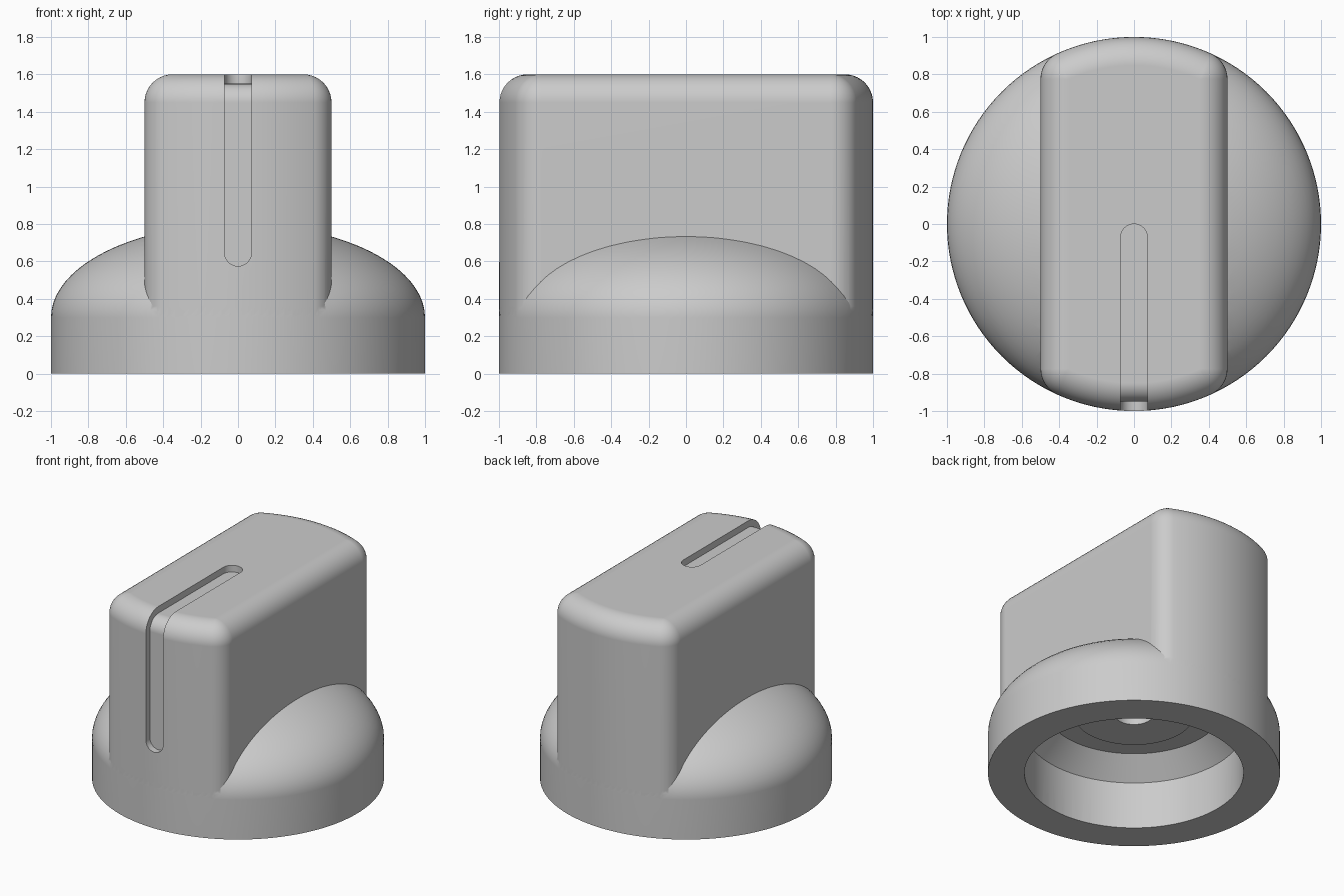
import bpy, bmesh, math

if "Cube" in bpy.data.objects:
    bpy.data.objects.remove(bpy.data.objects["Cube"])

R = 0.15          # grip edge rounding
HALF = 0.5        # grip half width
TOP = 1.6         # grip top height


def loft(name, rings, cap=False):
    """Skin equal-length closed rings into one solid mesh object."""
    bm = bmesh.new()
    rows = [[bm.verts.new(p) for p in ring] for ring in rings]
    n = len(rows[0])
    for a, b in zip(rows, rows[1:]):
        for i in range(n):
            j = (i + 1) % n
            bm.faces.new((a[i], a[j], b[j], b[i]))
    if cap:
        bm.faces.new(rows[0])
        bm.faces.new(rows[-1])
    bmesh.ops.remove_doubles(bm, verts=bm.verts[:], dist=1e-5)
    bmesh.ops.recalc_face_normals(bm, faces=bm.faces[:])
    mesh = bpy.data.meshes.new(name)
    bm.to_mesh(mesh)
    bm.free()
    obj = bpy.data.objects.new(name, mesh)
    bpy.context.collection.objects.link(obj)
    return obj


def lathe(name, profile, n=128):
    """Turn a (radius, height) profile around the z axis."""
    turn = [2 * math.pi * i / n for i in range(n)]
    return loft(name, [[(r * math.cos(t), r * math.sin(t), z) for t in turn]
                       for r, z in profile])


def grip_outline(d, z):
    """Grip cross-section, inset by d: flat sides, round ends, filleted corners."""
    cx = HALF - R
    cy = math.sqrt((1 - R) ** 2 - cx ** 2)
    phi = math.atan2(cy, cx)
    pi = math.pi
    pts = []

    def arc(x, y, r, a, b, n):
        for i in range(n + 1):
            t = a + (b - a) * i / n
            pts.append((x + r * math.cos(t), y + r * math.sin(t), z))

    arc(cx, cy, R - d, 0, phi, 8)
    arc(0, 0, 1 - d, phi, pi - phi, 20)
    arc(-cx, cy, R - d, pi - phi, pi, 8)
    arc(-cx, -cy, R - d, pi, pi + phi, 8)
    arc(0, 0, 1 - d, pi + phi, 2 * pi - phi, 20)
    arc(cx, -cy, R - d, 2 * pi - phi, 2 * pi, 8)
    return pts


def combine(target, other, operation):
    """Apply a boolean and remove the helper."""
    mod = target.modifiers.new("combine", 'BOOLEAN')
    mod.operation = operation
    mod.solver = 'EXACT'
    mod.object = other
    bpy.context.view_layer.objects.active = target
    bpy.ops.object.modifier_apply(modifier=mod.name)
    bpy.data.objects.remove(other)


# Round base with an elliptical dome
steps = 20
dome = [(math.cos(math.pi / 2 * i / steps), 0.3 + 0.5 * math.sin(math.pi / 2 * i / steps))
        for i in range(steps + 1)]
knob = lathe("knob", [(0, 0), (1, 0)] + dome)

# Upright grip bar with rounded top edges
rings = [grip_outline(0.002, 0.3), grip_outline(0, 0.36)]
for i in range(11):
    a = math.pi / 2 * i / 10
    rings.append(grip_outline(R * (1 - math.cos(a)), TOP - R + R * math.sin(a)))
combine(knob, loft("grip", rings, cap=True), 'UNION')

# Hollow underside with chamfer, collar and shaft hole
cavity = lathe("cavity", [(0, -0.1), (0.75, -0.1), (0.75, 0.355), (0.6, 0.5), (0.41, 0.5),
                          (0.41, 0.46), (0.13, 0.46), (0.13, 1.0), (0, 1.0)])
combine(knob, cavity, 'DIFFERENCE')

# Pointer slot running over the top edge and down the front
W, DEPTH, LOW = 0.072, 0.05, 0.575
fr = R - DEPTH
ends = [(W * (1 - math.cos(math.pi / 2 * i / 8)), W * math.sin(math.pi / 2 * i / 8))
        for i in range(9)]
path = [(-e, TOP - DEPTH, 0, 1, w) for e, w in ends]           # y, z, normal, half width
for i in range(11):
    a = math.pi / 2 * i / 10
    s, c = math.sin(a), math.cos(a)
    path.append((-(1 - R) - fr * s, TOP - R + fr * c, -s, c, W))
path += [(-1 + DEPTH, LOW + e, -1, 0, w) for e, w in reversed(ends)]
slot = loft("slot", [[(-w, y, z), (w, y, z),
                      (w, y + 0.2 * ny, z + 0.2 * nz), (-w, y + 0.2 * ny, z + 0.2 * nz)]
                     for y, z, ny, nz, w in path])
combine(knob, slot, 'DIFFERENCE')

# Single grey finish, smooth with sharp edges kept
grey = bpy.data.materials.new("light grey")
grey.diffuse_color = (0.6, 0.6, 0.6, 1)
grey.use_nodes = True
grey.node_tree.nodes["Principled BSDF"].inputs["Base Color"].default_value = grey.diffuse_color
knob.data.materials.clear()
knob.data.materials.append(grey)
for poly in knob.data.polygons:
    poly.material_index = 0
bpy.ops.object.select_all(action='DESELECT')
knob.select_set(True)
bpy.context.view_layer.objects.active = knob
bpy.ops.object.shade_smooth_by_angle(angle=math.radians(25))
normals = knob.modifiers.new("even shading", 'WEIGHTED_NORMAL')
normals.keep_sharp = True
